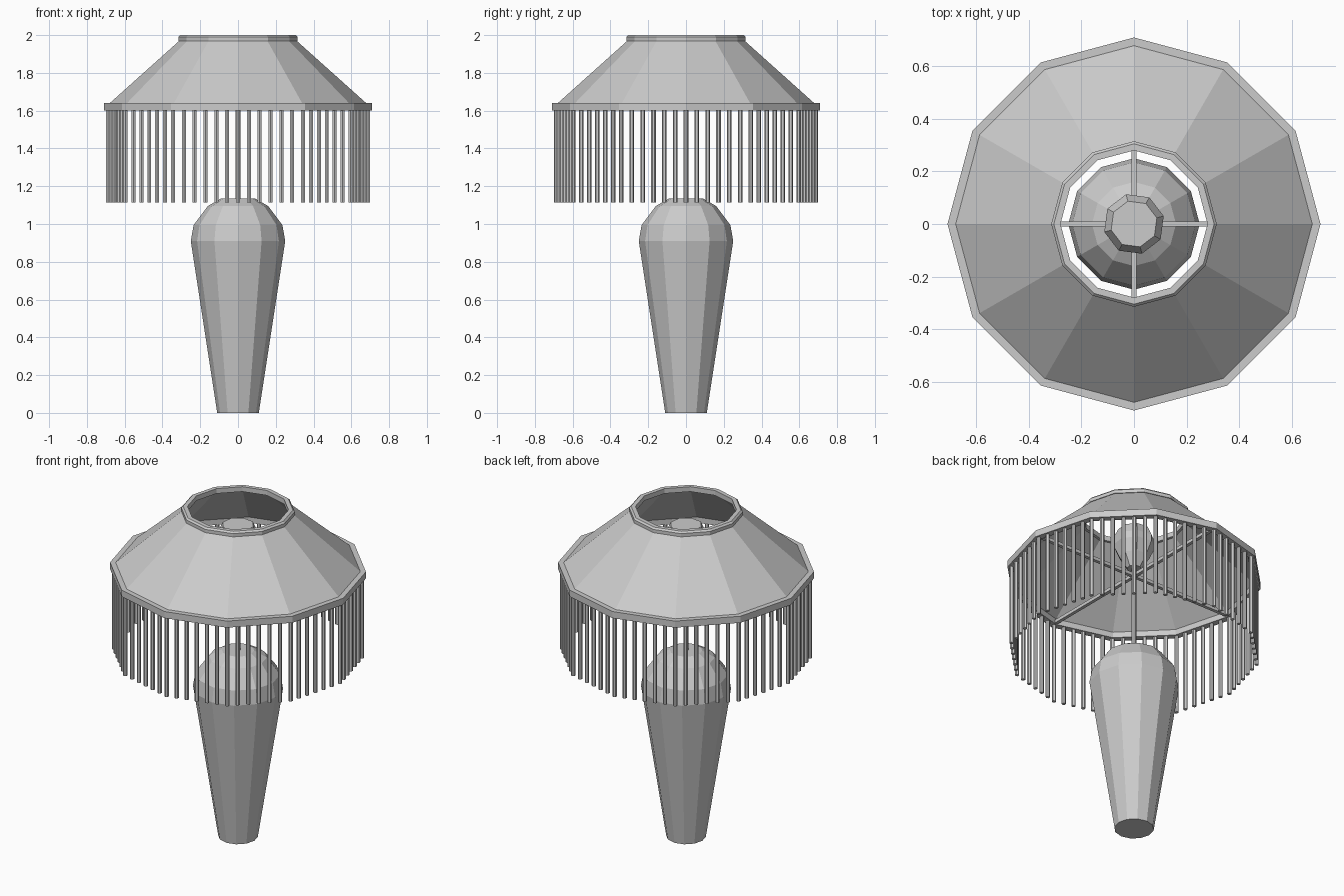
import bpy, bmesh, math
from mathutils import Vector

cube = bpy.data.objects.get("Cube")
if cube:
    bpy.data.objects.remove(cube, do_unlink=True)

grey = bpy.data.materials.new("light grey")
grey.use_nodes = True
GREY = (0.6, 0.6, 0.6, 1)
grey.diffuse_color = GREY
grey.node_tree.nodes["Principled BSDF"].inputs["Base Color"].default_value = GREY


def finish(name, bm):
    bmesh.ops.recalc_face_normals(bm, faces=bm.faces)
    mesh = bpy.data.meshes.new(name)
    bm.to_mesh(mesh)
    bm.free()
    mesh.materials.append(grey)
    obj = bpy.data.objects.new(name, mesh)
    bpy.context.collection.objects.link(obj)
    return obj


def lathe(name, profile, sides=12, closed=False, turn=0.0):
    """Turn (radius, z) points around z; a closed profile makes a ring, an open one is capped."""
    bm = bmesh.new()
    angles = [math.tau * i / sides + turn for i in range(sides)]
    rings = [[bm.verts.new((r * math.cos(a), r * math.sin(a), z)) for a in angles]
             for r, z in profile]
    pairs = list(zip(rings, rings[1:]))
    if closed:
        pairs.append((rings[-1], rings[0]))
    else:
        bm.faces.new(rings[0])
        bm.faces.new(rings[-1])
    for low, high in pairs:
        for i in range(sides):
            j = (i + 1) % sides
            bm.faces.new((low[i], low[j], high[j], high[i]))
    return finish(name, bm)


def box(name, size, centre):
    bm = bmesh.new()
    bmesh.ops.create_cube(bm, size=1)
    bmesh.ops.scale(bm, vec=size, verts=bm.verts)
    bmesh.ops.translate(bm, vec=centre, verts=bm.verts)
    return finish(name, bm)


# Tapered base with a domed top
lathe("lamp_base", [(0.11, 0), (0.25, 0.91), (0.235, 0.995), (0.16, 1.095), (0.09, 1.135)])

# Stem, shade supports and bulb
lathe("stem", [(0.014, 1.12), (0.014, 1.68)], sides=8)
box("support_bar_x", (1.36, 0.02, 0.02), (0, 0, 1.615))
box("support_bar_y", (0.02, 1.36, 0.02), (0, 0, 1.615))
lathe("bulb", [(0.04, 1.66), (0.085, 1.73), (0.117, 1.8), (0.117, 1.84), (0.09, 1.9)],
      sides=8, turn=math.radians(15))

# Shade shell with its two rims
lathe("shade", [(0.69, 1.63), (0.305, 1.975), (0.29, 1.975), (0.675, 1.63)], closed=True)
lathe("bottom_rim", [(0.71, 1.6), (0.71, 1.64), (0.67, 1.64), (0.67, 1.6)], closed=True)
lathe("top_rim", [(0.315, 1.97), (0.315, 1.99), (0.305, 2.0), (0.28, 2.0), (0.28, 1.97)],
      closed=True)

# Fringe of hanging rods, evenly spaced along each side of the rim
SIDES, PER_SIDE = 12, 6
bm = bmesh.new()
corners = [Vector((math.cos(math.tau * i / SIDES), math.sin(math.tau * i / SIDES), 0)) * 0.688
           for i in range(SIDES)]
for i, corner in enumerate(corners):
    for k in range(PER_SIDE):
        spot = corner.lerp(corners[(i + 1) % SIDES], k / PER_SIDE)
        rod = bmesh.ops.create_cone(bm, cap_ends=True, segments=6, radius1=0.012,
                                    radius2=0.012, depth=0.495)["verts"]
        bmesh.ops.translate(bm, vec=spot + Vector((0, 0, 1.3625)), verts=rod)
finish("fringe", bm)
